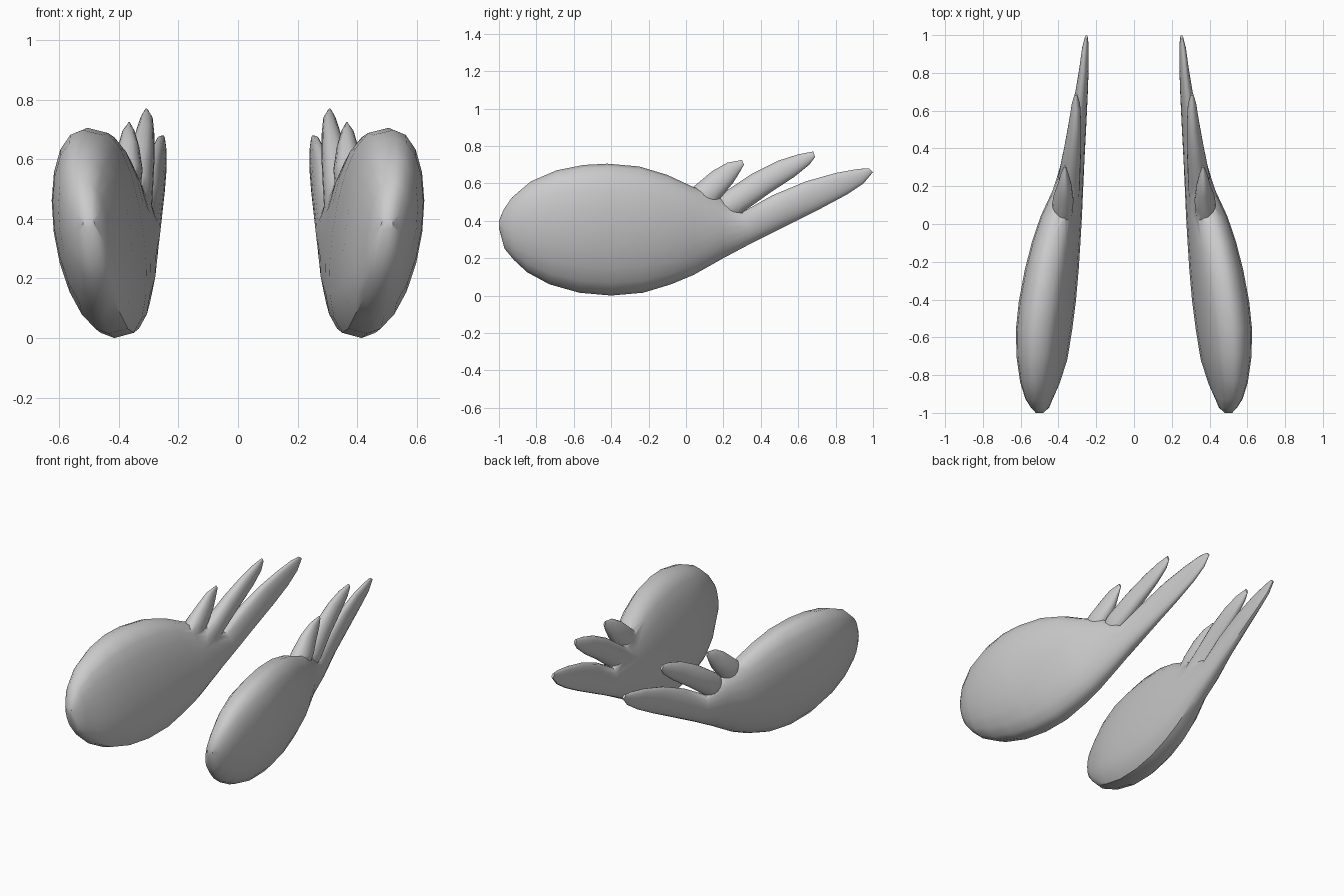
import bpy, bmesh, math

if "Cube" in bpy.data.objects:
    bpy.data.objects.remove(bpy.data.objects["Cube"])

SIDES = 20


def loft(name, sections, lean=0.0, flat=1.0):
    """Skin rings; each section = lower y, lower z, upper y, upper z, inner x, outer x."""
    bm = bmesh.new()
    rings = []
    for ly, lz, uy, uz, xin, xout in sections:
        tilt = lean * (uz - lz) / 0.7
        xc, hx = (xin + xout) / 2, (xout - xin) / 2 - abs(tilt) * 0.15
        ring = []
        for i in range(SIDES):
            t = 2 * math.pi * i / SIDES
            u, v = math.cos(t), math.sin(t)
            if u < 0:
                u = -abs(u) ** flat      # flatter inner face
            k = (v + 1) / 2
            ring.append(bm.verts.new((xc + hx * u + tilt * v,
                                      ly + (uy - ly) * k, lz + (uz - lz) * k)))
        rings.append(ring)
    for a, b in zip(rings, rings[1:]):
        for i in range(SIDES):
            j = (i + 1) % SIDES
            bm.faces.new((a[i], a[j], b[j], b[i]))
    bm.faces.new(rings[0])
    bm.faces.new(rings[-1])
    bmesh.ops.recalc_face_normals(bm, faces=bm.faces)
    mesh = bpy.data.meshes.new(name)
    bm.to_mesh(mesh)
    bm.free()
    obj = bpy.data.objects.new(name, mesh)
    bpy.context.collection.objects.link(obj)
    return obj


# Teardrop wing body running out into the longest feather
wing = loft("wing_right", [
    (-1.0, .36, -1.0, .40, .48, .52),
    (-.97, .25, -.975, .46, .45, .545),
    (-.92, .19, -.93, .525, .43, .575),
    (-.85, .125, -.83, .61, .395, .603),
    (-.73, .06, -.69, .67, .355, .622),
    (-.57, .015, -.55, .698, .33, .625),
    (-.40, .0, -.42, .705, .31, .61),
    (-.23, .015, -.25, .69, .295, .578),
    (-.08, .06, -.10, .645, .285, .54),
    (.04, .11, .04, .58, .277, .495),
    (.20, .20, .17, .53, .27, .43),
    (.36, .285, .30, .445, .262, .385),
    (.55, .38, .46, .535, .253, .345),
    (.72, .465, .64, .61, .245, .315),
    (.86, .54, .80, .655, .24, .29),
    (.95, .60, .92, .677, .24, .275),
    (1.0, .66, .98, .68, .245, .26),
], lean=.045, flat=.65)

# Two shorter feathers rising from the back of the wing
middle_feather = loft("middle_feather", [
    (.20, .36, .08, .47, .29, .39),
    (.31, .45, .20, .55, .285, .40),
    (.45, .55, .35, .65, .28, .37),
    (.58, .635, .49, .72, .28, .345),
    (.66, .70, .60, .755, .285, .33),
    (.69, .74, .68, .77, .30, .315),
], flat=.8)
short_feather = loft("short_feather", [
    (.10, .42, -.06, .50, .33, .44),
    (.20, .54, .05, .59, .32, .43),
    (.25, .60, .14, .665, .33, .405),
    (.285, .655, .22, .71, .345, .39),
    (.31, .70, .30, .725, .36, .37),
], flat=.8)

# Fuse the feathers into the wing
bpy.context.view_layer.objects.active = wing
wing.select_set(True)
for feather in (middle_feather, short_feather):
    mod = wing.modifiers.new("fuse", 'BOOLEAN')
    mod.operation = 'UNION'
    mod.solver = 'EXACT'
    mod.object = feather
    bpy.ops.object.modifier_apply(modifier=mod.name)
    bpy.data.objects.remove(feather)
bpy.ops.object.shade_smooth_by_angle(angle=math.radians(40))

# Left wing is the mirror image
left = wing.copy()
left.data = wing.data.copy()
left.name = "wing_left"
for v in left.data.vertices:
    v.co.x = -v.co.x
left.data.flip_normals()
bpy.context.collection.objects.link(left)
